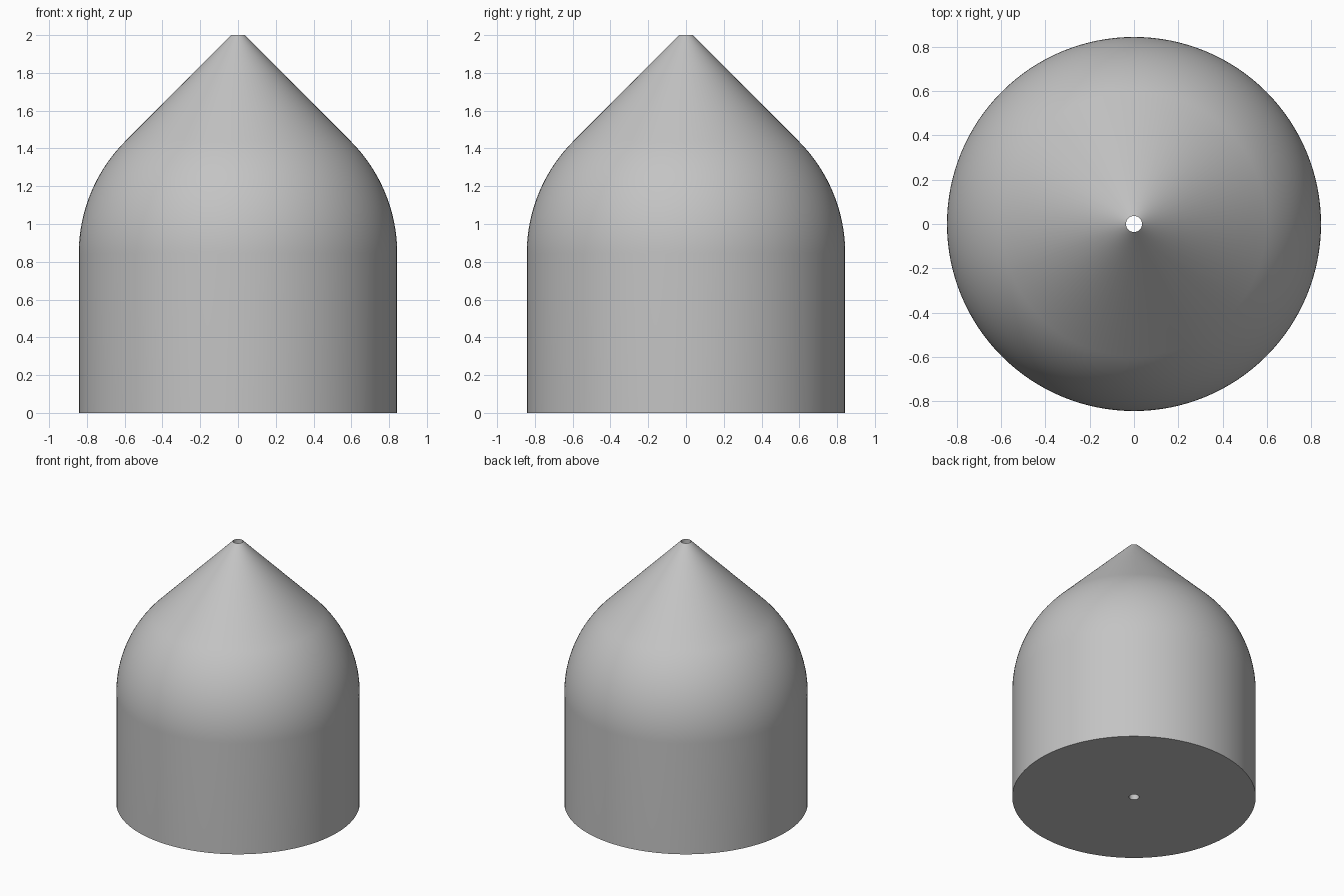
import bpy, bmesh, math

cube = bpy.data.objects.get("Cube")
if cube:
    bpy.data.objects.remove(cube, do_unlink=True)

R = 0.843        # body radius, also the height of the straight wall
BORE = 0.036     # radius of the central hole
SEGMENTS = 128
ARC_STEPS = 24

grey = bpy.data.materials.new("plain grey")
grey.use_nodes = True
colour = (0.55, 0.55, 0.55, 1)
grey.diffuse_color = colour
grey.node_tree.nodes["Principled BSDF"].inputs["Base Color"].default_value = colour

# Closed profile: bottom, straight wall, 45 degree shoulder arc, cone tip, bore
profile = [(BORE, 0), (R, 0)]
for i in range(ARC_STEPS + 1):
    a = math.pi / 4 * i / ARC_STEPS
    profile.append((R * math.cos(a), R + R * math.sin(a)))
profile.append((BORE, 2))

# Revolve the profile around z
bm = bmesh.new()
verts = [bm.verts.new((r, 0, z)) for r, z in profile]
edges = [bm.edges.new((v, verts[(i + 1) % len(verts)])) for i, v in enumerate(verts)]
bmesh.ops.spin(bm, geom=verts + edges, cent=(0, 0, 0), axis=(0, 0, 1),
               angle=math.tau, steps=SEGMENTS, use_merge=True)
bmesh.ops.remove_doubles(bm, verts=bm.verts, dist=0.0001)
bmesh.ops.recalc_face_normals(bm, faces=bm.faces)
mesh = bpy.data.meshes.new("pointed_body")
bm.to_mesh(mesh)
bm.free()
mesh.materials.append(grey)
body = bpy.data.objects.new("pointed_body", mesh)
bpy.context.collection.objects.link(body)

# Smooth shading with sharp rims
bpy.context.view_layer.objects.active = body
body.select_set(True)
bpy.ops.object.shade_smooth_by_angle(angle=math.radians(30))
